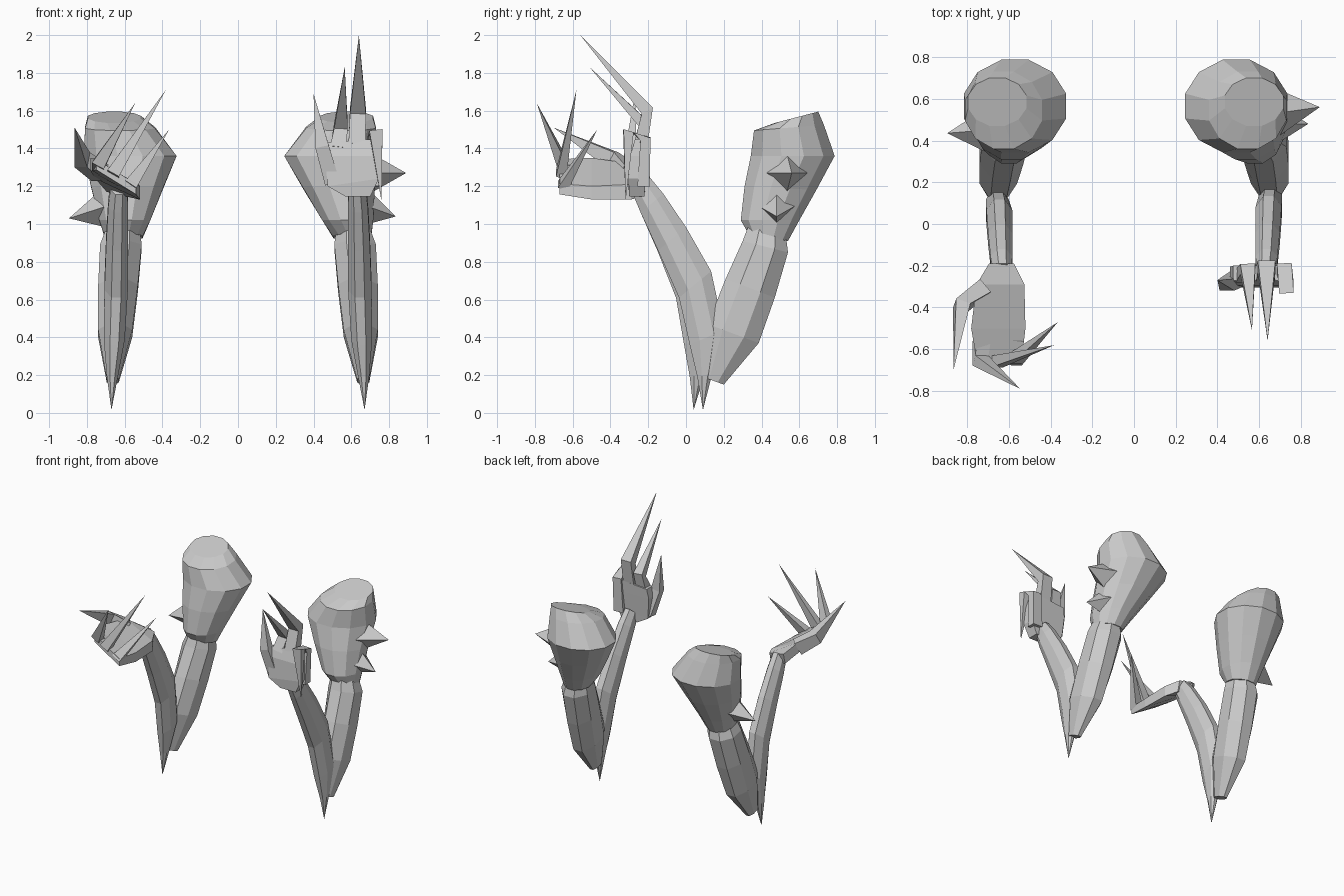
import bpy, bmesh, math
from mathutils import Vector


def loft(name, rings, n=8):
    """Skin a list of (centre, half-vector u, half-vector v) rings and cap both ends."""
    bm = bmesh.new()
    k = 1 / math.cos(math.pi / n)
    loops = []
    for c, u, v in rings:
        c, u, v = Vector(c), Vector(u), Vector(v)
        loop = []
        for i in range(n):
            a = 2 * math.pi * (i + 0.5) / n
            loop.append(bm.verts.new(c + u * math.cos(a) * k + v * math.sin(a) * k))
        loops.append(loop)
    for a, b in zip(loops, loops[1:]):
        for i in range(n):
            j = (i + 1) % n
            bm.faces.new((a[i], a[j], b[j], b[i]))
    bm.faces.new(loops[0][::-1])
    bm.faces.new(loops[-1])
    bmesh.ops.remove_doubles(bm, verts=bm.verts, dist=0.0005)
    bmesh.ops.recalc_face_normals(bm, faces=bm.faces)
    me = bpy.data.meshes.new(name)
    bm.to_mesh(me)
    bm.free()
    ob = bpy.data.objects.new(name, me)
    bpy.context.collection.objects.link(ob)
    return ob


def claw(name, pts, widths, side):
    """Square-section finger along pts, ending in a point."""
    pts = [Vector(p) for p in pts]
    rings = []
    for i, p in enumerate(pts):
        d = (pts[min(i + 1, len(pts) - 1)] - pts[max(i - 1, 0)]).normalized()
        u = Vector(side)
        u = (u - d * u.dot(d)).normalized()
        w = widths[i]
        rings.append((p, u * w, d.cross(u) * w * 0.8))
    return loft(name, rings, 4)


def spike(name, base, tip, r):
    """Diamond-based pyramid on the outside of a shoulder."""
    return loft(name, [(base, (0, r * 0.7, r * 0.7), (0, -r * 0.7, r * 0.7)),
                       (tip, (0, 0, 0), (0, 0, 0))], 4)


# cx, cy, cz, half x, half y, z tilt of half y
SHOULDER = [(.605, .435, .93, .10, .105, -.02), (.59, .445, 1.02, .135, .155, .0),
            (.56, .5, 1.19, .19, .19, -.01), (.53, .565, 1.36, .245, .222, 0),
            (.585, .545, 1.51, .185, .185, .015), (.615, .585, 1.565, .14, .115, .03)]
UPPER = [(.61, .43, .96, .09, .10, -.03), (.62, .42, .88, .11, .12, -.03),
         (.635, .34, .66, .105, .13, -.05), (.65, .25, .42, .09, .135, -.05),
         (.663, .145, .17, .032, .055, -.02)]
FOREARM = [(.63, -.235, 1.20, .045, .045, .045), (.635, -.18, 1.11, .052, .06, .05),
           (.64, -.075, .92, .058, .075, .06), (.645, .04, .68, .062, .085, .07),
           (.655, .095, .4, .055, .09, .04), (.665, .08, .2, .03, .04, .01),
           (.67, .065, .015, 0, 0, 0)]

for s, side in ((-1, "left"), (1, "right")):
    def rings(table, skew=0, lean=0):
        out = []
        for x, y, z, hx, hy, t in table:
            x -= s * skew * min(max((z - .93) / .4, 0), 1)
            y += s * lean * max(0, 1 - z)
            out.append(((s * x, y, z), (hx, 0, 0), (0, hy, t)))
        return out
    # arm segments
    loft(side + "_shoulder", rings(SHOULDER, .04), 12)
    loft(side + "_upper_arm", rings(UPPER))
    loft(side + "_forearm", rings(FOREARM, 0, .025))

# shoulder spikes
spike("right_spike_upper", (.68, .53, 1.27), (.89, .56, 1.27), .085)
spike("right_spike_lower", (.67, .48, 1.10), (.835, .48, 1.04), .075)
spike("left_spike", (-.71, .45, 1.09), (-.895, .435, 1.03), .075)

# raised right hand
loft("right_palm", [((.635, -.26, 1.145), (.065, 0, 0), (0, .04, 0)),
                    ((.61, -.26, 1.22), (.135, 0, .02), (0, .045, 0)),
                    ((.60, -.25, 1.36), (.14, 0, 0), (0, .045, 0)),
                    ((.60, -.235, 1.44), (.125, 0, .01), (0, .035, 0))], 4)
X = (1, 0, 0)
claw("right_finger_long", [(.63, -.24, 1.42), (.635, -.205, 1.6), (.64, -.56, 2.0)],
     [.045, .042, 0], X)
claw("right_finger_middle", [(.53, -.25, 1.4), (.545, -.215, 1.52), (.565, -.51, 1.83)],
     [.042, .036, 0], X)
claw("right_finger_bent", [(.71, -.225, 1.2), (.72, -.215, 1.45), (.73, -.305, 1.49),
                           (.76, -.32, 1.12)], [.04, .035, .035, 0], X)
claw("right_thumb", [(.5, -.26, 1.22), (.445, -.29, 1.41), (.40, -.27, 1.69)],
     [.04, .036, 0], X)

# outstretched left hand
loft("left_palm", [((-.635, -.2, 1.2), (.06, 0, -.01), (0, .01, .04)),
                   ((-.64, -.29, 1.225), (.115, 0, -.055), (0, 0, .04)),
                   ((-.65, -.5, 1.24), (.13, 0, -.075), (0, 0, .035)),
                   ((-.645, -.67, 1.25), (.105, 0, -.065), (0, 0, .028))], 4)
S = (.87, 0, -.5)
for name, base, knuckle, tip in (
        ("outer", (-.73, -.56, 1.29), (-.735, -.655, 1.32), (-.545, -.79, 1.64)),
        ("middle", (-.65, -.56, 1.24), (-.66, -.66, 1.27), (-.382, -.58, 1.71)),
        ("inner", (-.57, -.56, 1.2), (-.57, -.65, 1.205), (-.365, -.47, 1.5))):
    claw("left_finger_" + name, [base, knuckle, tip], [.035, .035, 0], S)
claw("left_thumb", [(-.73, -.31, 1.27), (-.825, -.39, 1.34), (-.865, -.7, 1.51)],
     [.05, .045, 0], (0, 0, 1))
